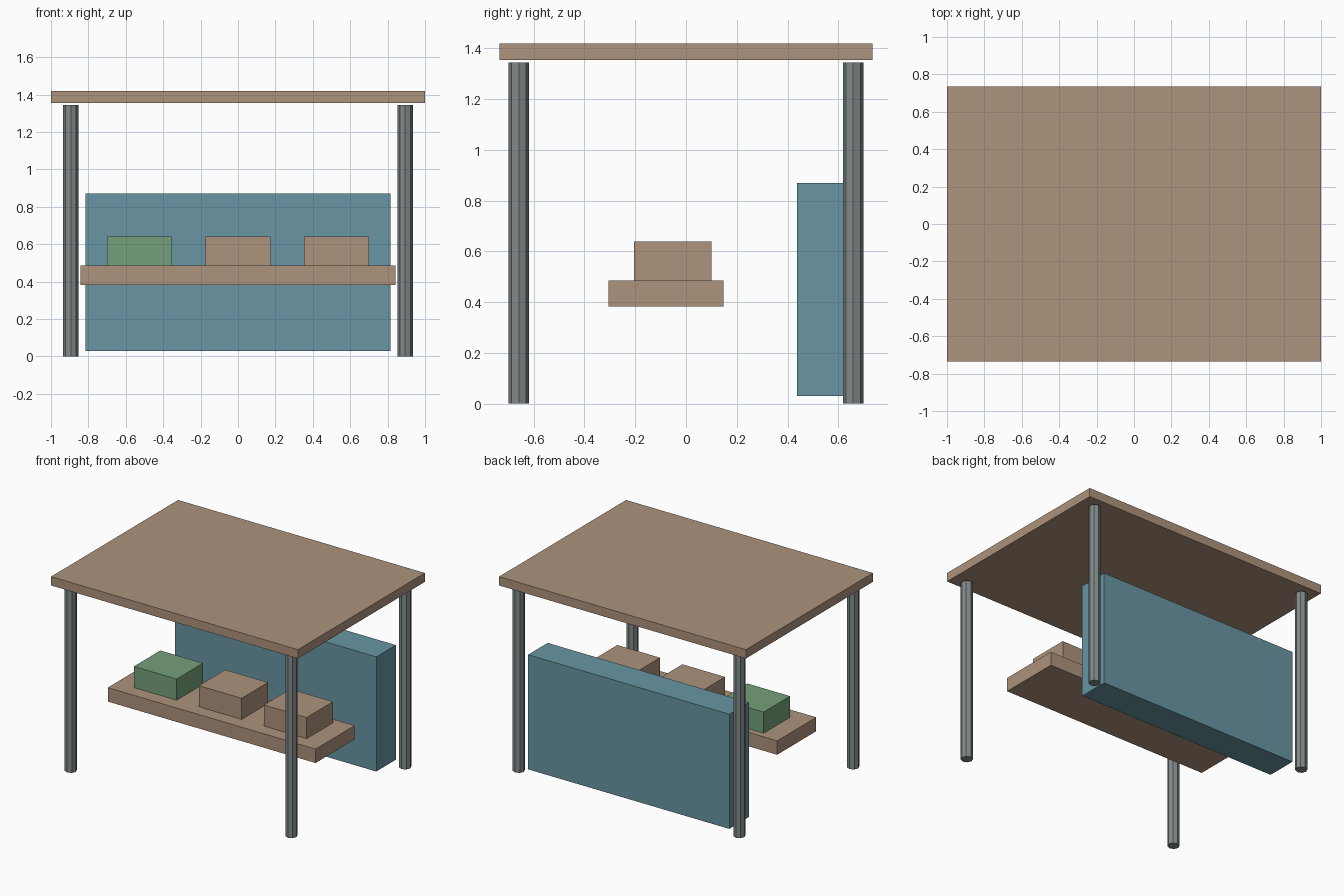
import bpy
import bmesh
from mathutils import Matrix

cube = bpy.data.objects.get("Cube")
if cube:
    bpy.data.objects.remove(cube, do_unlink=True)


def make_material(name, rgb):
    """Flat material from an 8-bit display colour, stored as linear."""
    linear = [((c / 255 + 0.055) / 1.055) ** 2.4 for c in rgb]
    mat = bpy.data.materials.new(name)
    mat.use_nodes = True
    mat.diffuse_color = (*linear, 1)
    bsdf = mat.node_tree.nodes["Principled BSDF"]
    bsdf.inputs["Base Color"].default_value = (*linear, 1)
    bsdf.inputs["Roughness"].default_value = 0.8
    return mat


def finish(name, bm, mat):
    mesh = bpy.data.meshes.new(name)
    bm.to_mesh(mesh)
    bm.free()
    mesh.materials.append(mat)
    obj = bpy.data.objects.new(name, mesh)
    bpy.context.collection.objects.link(obj)
    return obj


def box(name, x, y, z, mat):
    """Box spanning the given (min, max) range on each axis."""
    bm = bmesh.new()
    bmesh.ops.create_cube(bm, size=1)
    spans = (x, y, z)
    bmesh.ops.scale(bm, vec=[b - a for a, b in spans], verts=bm.verts)
    bmesh.ops.translate(bm, vec=[(a + b) / 2 for a, b in spans], verts=bm.verts)
    return finish(name, bm, mat)


def post(name, x, y, radius, height, mat):
    """Eight-sided post standing on the ground."""
    bm = bmesh.new()
    bmesh.ops.create_cone(bm, cap_ends=True, segments=8, radius1=radius,
                          radius2=radius, depth=height,
                          matrix=Matrix.Translation((x, y, height / 2)))
    return finish(name, bm, mat)


wood = make_material("wood", (173, 147, 124))
teal = make_material("teal cloth", (104, 150, 164))
green = make_material("green", (118, 160, 123))
metal = make_material("grey metal", (130, 138, 138))

# Canopy and its four posts
box("canopy", (-1, 1), (-0.735, 0.735), (1.355, 1.42), wood)
for side, sx in (("right", -1), ("left", 1)):
    for end, sy in (("front", -1), ("back", 1)):
        post(f"{end}_{side}_post", sx * 0.894, sy * 0.659, 0.041, 1.345, metal)

# Back panel
box("back_panel", (-0.815, 0.815), (0.437, 0.663), (0.03, 0.87), teal)

# Counter with three crates
box("counter", (-0.842, 0.842), (-0.305, 0.147), (0.383, 0.485), wood)
for name, cx, mat in (("right_crate", -0.527, green),
                      ("middle_crate", 0, wood),
                      ("left_crate", 0.527, wood)):
    box(name, (cx - 0.173, cx + 0.173), (-0.205, 0.1), (0.485, 0.64), mat)
